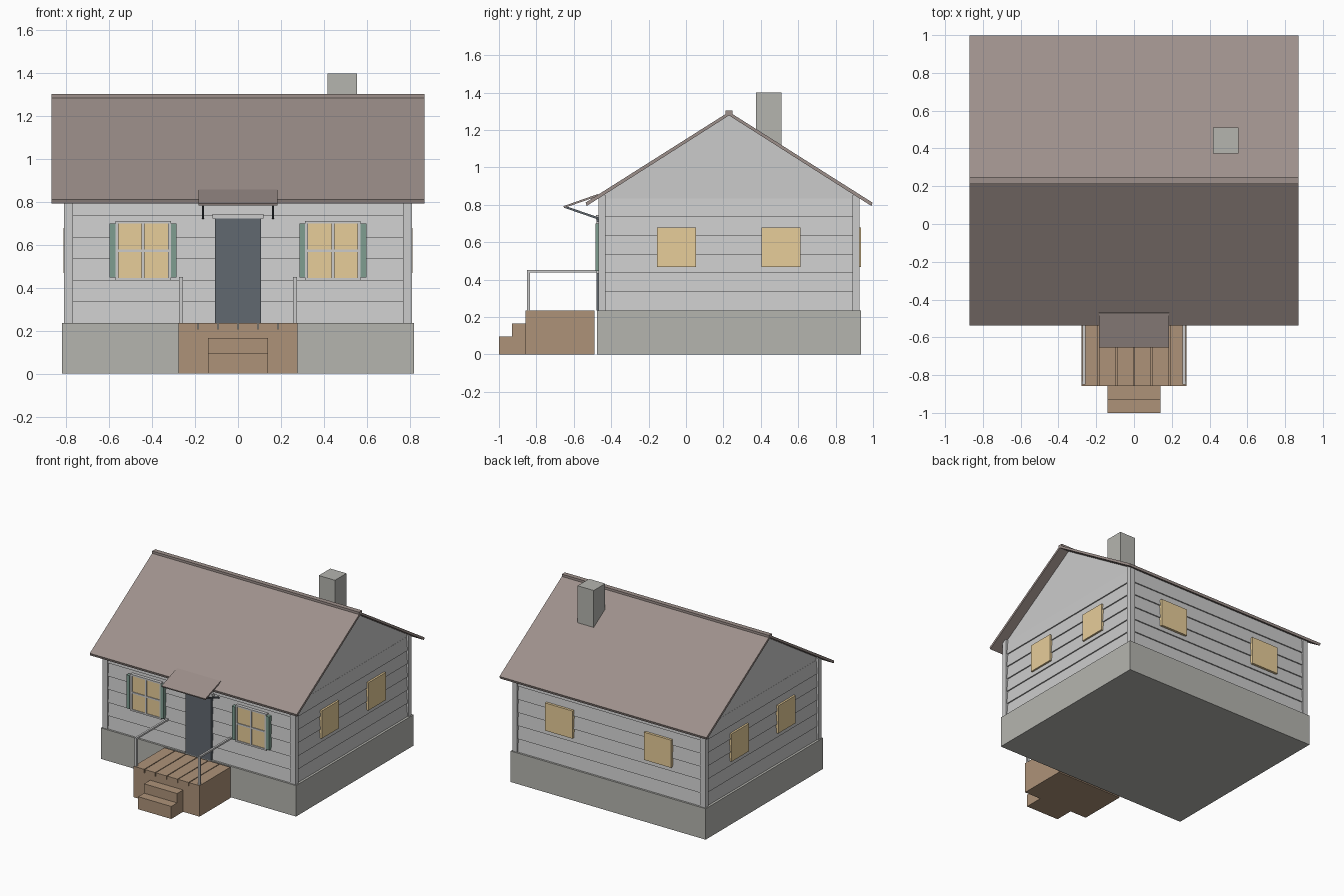
import bpy, bmesh

if "Cube" in bpy.data.objects:
    bpy.data.objects.remove(bpy.data.objects["Cube"])


def mat(name, *rgb):
    m = bpy.data.materials.new(name)
    m.diffuse_color = (*rgb, 1)
    m.use_nodes = True
    m.node_tree.nodes["Principled BSDF"].inputs["Base Color"].default_value = m.diffuse_color
    return m


ROOF = mat("roof_brown", 0.34, 0.28, 0.26)
STONE = mat("stone", 0.46, 0.46, 0.43)
WOOD = mat("wood", 0.42, 0.29, 0.19)
GLASS = mat("warm_glass", 0.80, 0.61, 0.32)
GREEN = mat("shutter_green", 0.21, 0.34, 0.28)
DARK = mat("door_slate", 0.12, 0.14, 0.16)
TRIM = mat("trim", 0.70, 0.70, 0.67)


def finish(name, bm, material):
    bmesh.ops.recalc_face_normals(bm, faces=bm.faces)
    me = bpy.data.meshes.new(name)
    bm.to_mesh(me)
    bm.free()
    ob = bpy.data.objects.new(name, me)
    bpy.context.collection.objects.link(ob)
    if material:
        me.materials.append(material)
    return ob


def box(name, x, y, z, material=None, taper=0):
    """Box from (min, max) ranges; taper narrows the top on all sides."""
    bm = bmesh.new()
    bmesh.ops.create_cube(bm, size=2)
    for v in bm.verts:
        t = taper if v.co.z > 0 else 0
        for i, (a, b) in enumerate((x, y, z)):
            s = 1 if v.co[i] > 0 else -1
            v.co[i] = (a + b) / 2 + s * ((b - a) / 2 - (t if i < 2 else 0))
    return finish(name, bm, material)


def extrude_x(name, profile, x, material=None):
    """Extrude a (y, z) profile along x."""
    bm = bmesh.new()
    f = bm.faces.new([bm.verts.new((x[0], y, z)) for y, z in profile])
    r = bmesh.ops.extrude_face_region(bm, geom=[f])
    for g in r["geom"]:
        if isinstance(g, bmesh.types.BMVert):
            g.co.x = x[1]
    return finish(name, bm, material)


def span(s, a, b):
    return tuple(sorted((s * a, s * b)))


CY = 0.23   # ridge position in y

# Foundation and gabled wall core
box("foundation", (-0.82, 0.82), (-0.475, 0.935), (0, 0.235), STONE)
extrude_x("walls", [(-0.45, 0.235), (0.91, 0.235), (0.91, 0.855),
                    (CY, 1.28), (-0.45, 0.855)], (-0.792, 0.792))

# Overlapping siding boards
for i in range(6):
    z = 0.235 + i * 0.1
    box(f"siding_board_{i}", (-0.802, 0.802), (-0.46, 0.92), (z, z + 0.1), None, 0.009)

# Corner trim
for s in (-1, 1):
    for y in ((-0.467, -0.43), (0.89, 0.927)):
        box("corner_trim", span(s, 0.77, 0.811), y, (0.235, 0.852), TRIM)

# Roof slopes and ridge cap
for s in (-1, 1):
    e = CY + s * 0.767
    extrude_x("roof_slope", [(CY, 1.278), (CY, 1.297), (e, 0.812),
                             (e - s * 0.006, 0.794)], (-0.87, 0.87), ROOF)
box("ridge_cap", (-0.87, 0.87), (CY - 0.018, CY + 0.018), (1.283, 1.303), ROOF)

# Chimney
box("chimney", (0.418, 0.554), (0.373, 0.511), (1.02, 1.4), STONE)

for s in (-1, 1):
    # Side and back windows
    for y in ((-0.155, 0.053), (0.405, 0.613)):
        box("side_window", span(s, 0.79, 0.813), y, (0.468, 0.678), GLASS)
    box("back_window", span(s, 0.3, 0.53), (0.905, 0.935), (0.468, 0.678), GLASS)

    # Front windows with frame, muntins and shutters
    box("front_window", span(s, 0.325, 0.56), (-0.471, -0.445), (0.443, 0.703), GLASS)
    for a, b in ((0.313, 0.327), (0.436, 0.449), (0.558, 0.572)):
        box("window_stile", span(s, a, b), (-0.478, -0.45), (0.436, 0.71), TRIM)
    for a, b in ((0.434, 0.446), (0.567, 0.579), (0.7, 0.712)):
        box("window_rail", span(s, 0.313, 0.572), (-0.477, -0.45), (a, b), TRIM)
    for a, b in ((0.287, 0.313), (0.572, 0.6)):
        box("shutter", span(s, a, b), (-0.483, -0.45), (0.447, 0.7), GREEN)

    # Porch railing and canopy bracket
    box("rail_post", span(s, 0.257, 0.274), (-0.85, -0.835), (0.23, 0.45), TRIM)
    box("hand_rail", span(s, 0.258, 0.273), (-0.85, -0.465), (0.438, 0.451), TRIM)
    extrude_x("canopy_bracket", [(-0.645, 0.782), (-0.645, 0.794), (-0.465, 0.732),
                                 (-0.465, 0.72)], span(s, 0.158, 0.168), DARK)

# Door, lintel and canopy
box("door", (-0.107, 0.107), (-0.478, -0.445), (0.235, 0.722), DARK)
box("door_lintel", (-0.12, 0.12), (-0.481, -0.445), (0.722, 0.745), TRIM)
extrude_x("door_canopy", [(-0.652, 0.783), (-0.655, 0.793), (-0.47, 0.858),
                          (-0.466, 0.848)], (-0.184, 0.184), ROOF)

# Porch with deck planks and steps
box("porch_base", (-0.277, 0.277), (-0.857, -0.488), (0, 0.207), WOOD)
for i in range(6):
    x = -0.277 + i * 0.0933
    box(f"deck_plank_{i}", (x, x + 0.0875), (-0.857, -0.488), (0.207, 0.235), WOOD)
extrude_x("porch_steps", [(-1, 0), (-1, 0.095), (-0.929, 0.095), (-0.929, 0.166),
                          (-0.857, 0.166), (-0.857, 0)], (-0.139, 0.139), WOOD)
